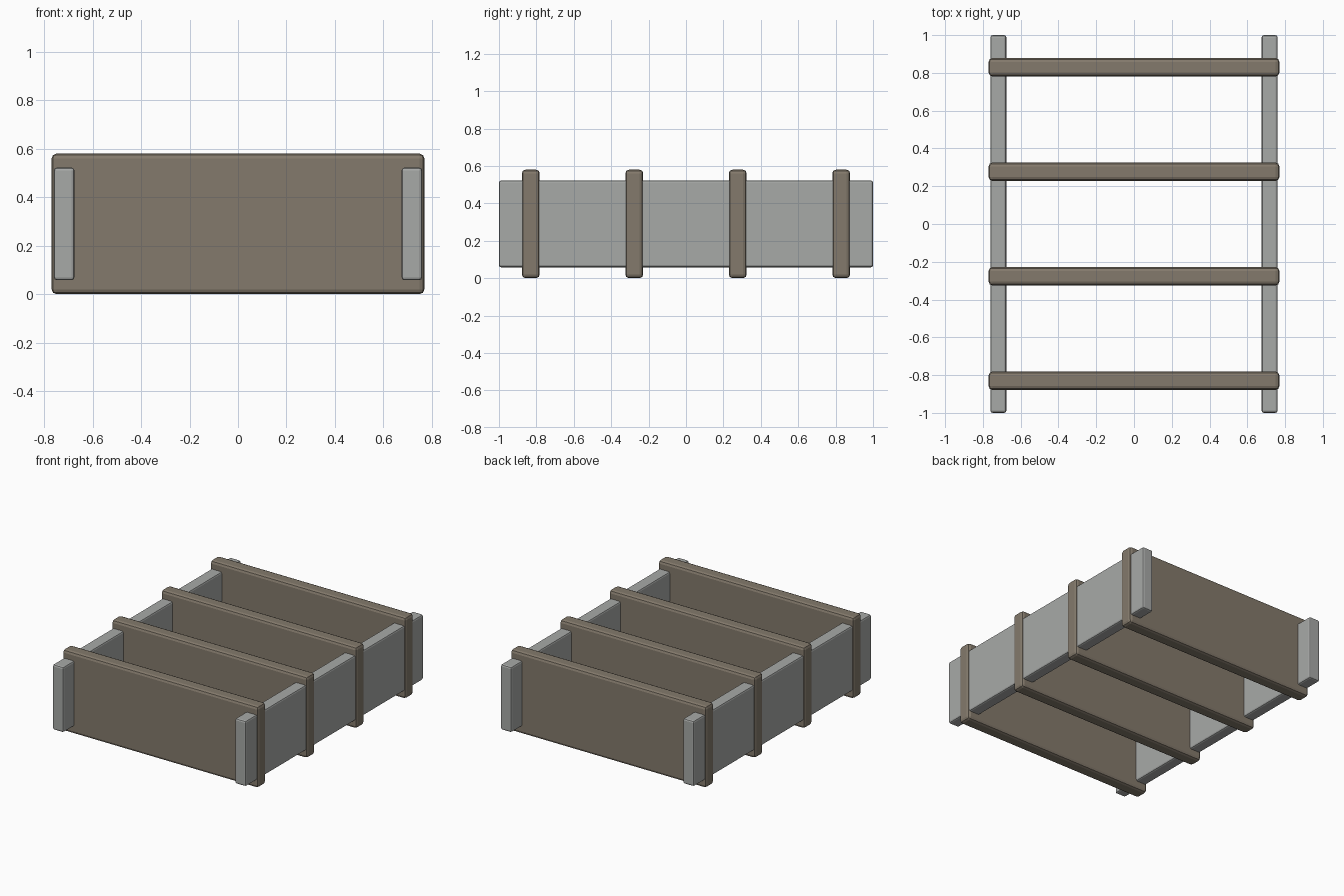
import bpy

if "Cube" in bpy.data.objects:
    bpy.data.objects.remove(bpy.data.objects["Cube"])


def material(name, color):
    m = bpy.data.materials.new(name)
    m.diffuse_color = (*color, 1)
    m.use_nodes = True
    m.node_tree.nodes["Principled BSDF"].inputs["Base Color"].default_value = m.diffuse_color
    return m


def board(name, center, size, bevel, mat):
    bpy.ops.mesh.primitive_cube_add(size=1, location=center)
    ob = bpy.context.object
    ob.name = name
    ob.scale = size
    bpy.ops.object.transform_apply(location=False, rotation=False, scale=True)
    mod = ob.modifiers.new("rounded_edges", "BEVEL")
    mod.width = bevel
    mod.segments = 2
    ob.data.materials.append(mat)
    return ob


wood = material("brown_board", (0.23, 0.195, 0.15))
grey = material("grey_rail", (0.39, 0.40, 0.39))

# Two long side rails
for side, x in (("left", -0.718), ("right", 0.718)):
    board(f"{side}_rail", (x, 0, 0.29), (0.085, 2.0, 0.465), 0.012, grey)

# Four evenly spaced cross boards, standing on edge
for i in range(4):
    y = -0.83 + i * 1.66 / 3
    board(f"cross_board_{i + 1}", (0, y, 0.29), (1.54, 0.096, 0.58), 0.02, wood)
